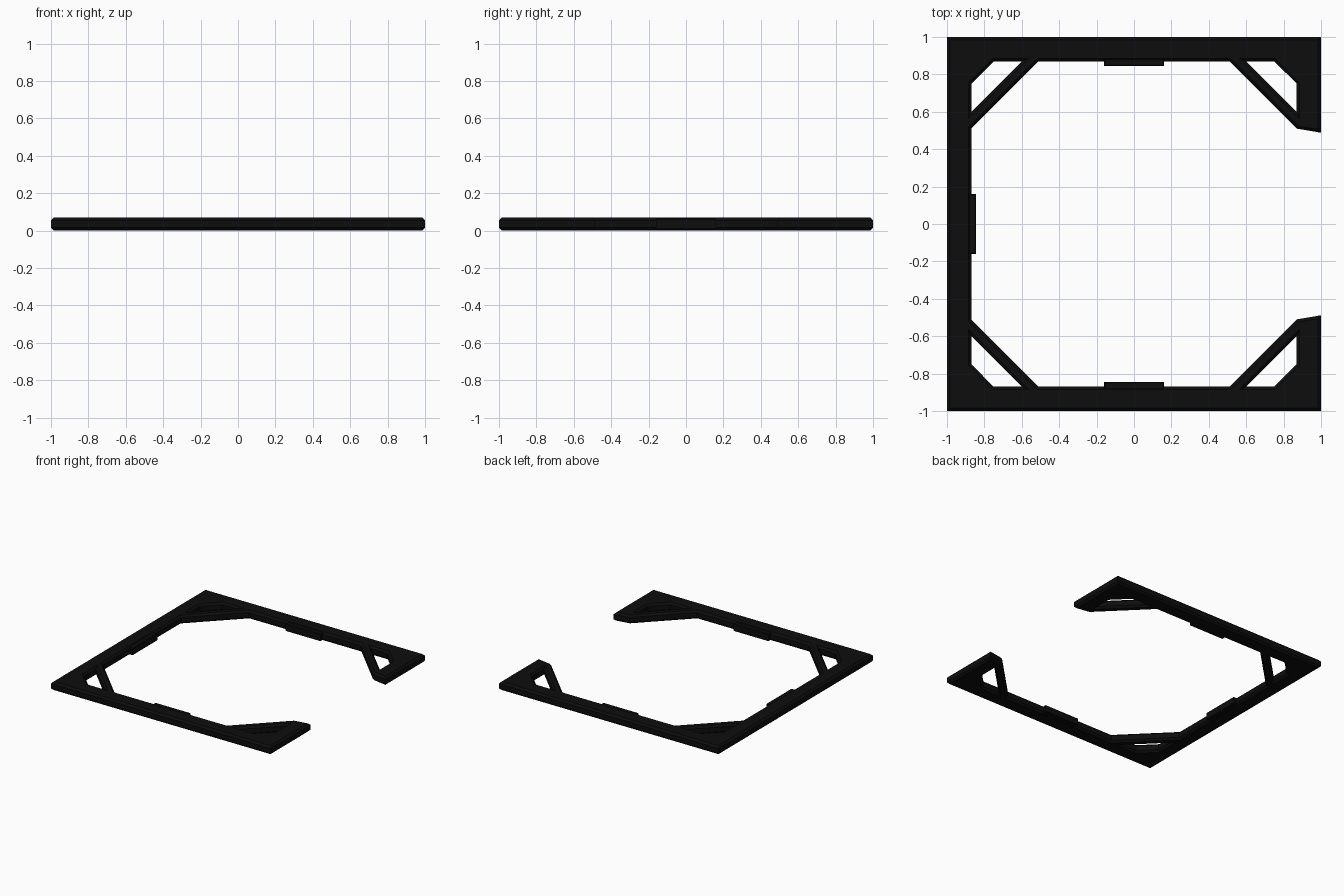
import bpy, bmesh

if "Cube" in bpy.data.objects:
    bpy.data.objects.remove(bpy.data.objects["Cube"])

H = 0.07          # frame thickness
C = 0.015         # edge chamfer

mat = bpy.data.materials.new("matte_black")
mat.diffuse_color = (0.004, 0.004, 0.004, 1)
mat.use_nodes = True
mat.node_tree.nodes["Principled BSDF"].inputs["Base Color"].default_value = mat.diffuse_color


def plate(name, loops, z0, z1, chamfer):
    """Extrude a flat outline (first loop) with holes and chamfer its rims."""
    bm = bmesh.new()
    edges = []
    for loop in loops:
        vs = [bm.verts.new((x, y, z0)) for x, y in loop]
        edges += [bm.edges.new((vs[i], vs[(i + 1) % len(vs)])) for i in range(len(vs))]
    bmesh.ops.triangle_fill(bm, use_beauty=True, use_dissolve=False, edges=edges,
                            normal=(0, 0, 1))
    ext = bmesh.ops.extrude_face_region(bm, geom=bm.faces[:], use_keep_orig=True)
    bmesh.ops.translate(bm, vec=(0, 0, z1 - z0),
                        verts=[g for g in ext["geom"] if isinstance(g, bmesh.types.BMVert)])
    bmesh.ops.recalc_face_normals(bm, faces=bm.faces[:])
    rims = [e for e in bm.edges
            if abs(e.verts[0].co.z - e.verts[1].co.z) < 1e-5
            and e.calc_face_angle(0) > 1]
    bmesh.ops.bevel(bm, geom=rims, offset=chamfer, segments=1, affect='EDGES')
    bmesh.ops.recalc_face_normals(bm, faces=bm.faces[:])
    me = bpy.data.meshes.new(name)
    bm.to_mesh(me)
    bm.free()
    ob = bpy.data.objects.new(name, me)
    me.materials.append(mat)
    bpy.context.collection.objects.link(ob)
    return ob


# C-shaped outline: upper half, then mirrored back along the lower half
upper = [(-0.87, 0.51), (-0.51, 0.87), (0.51, 0.87), (0.87, 0.51), (1, 0.488), (1, 1), (-1, 1)]
outline = upper + [(x, -y) for x, y in reversed(upper)]

# Openings between each corner gusset and its diagonal brace
hole = [(0.87, 0.60), (0.87, 0.75), (0.75, 0.87), (0.60, 0.87)]
holes = [[(sx * x, sy * y) for x, y in hole] for sx in (-1, 1) for sy in (-1, 1)]
plate("open_square_frame", [outline] + holes, 0, H, C)

# Small tabs at the middle of the three closed rails
tab = [(-0.16, 0.845), (0.16, 0.845), (0.16, 0.95), (-0.16, 0.95)]
plate("back_tab", [tab], 0.005, 0.065, 0.005)
plate("front_tab", [[(x, -y) for x, y in tab]], 0.005, 0.065, 0.005)
plate("left_tab", [[(-y, x) for x, y in tab]], 0.005, 0.065, 0.005)
